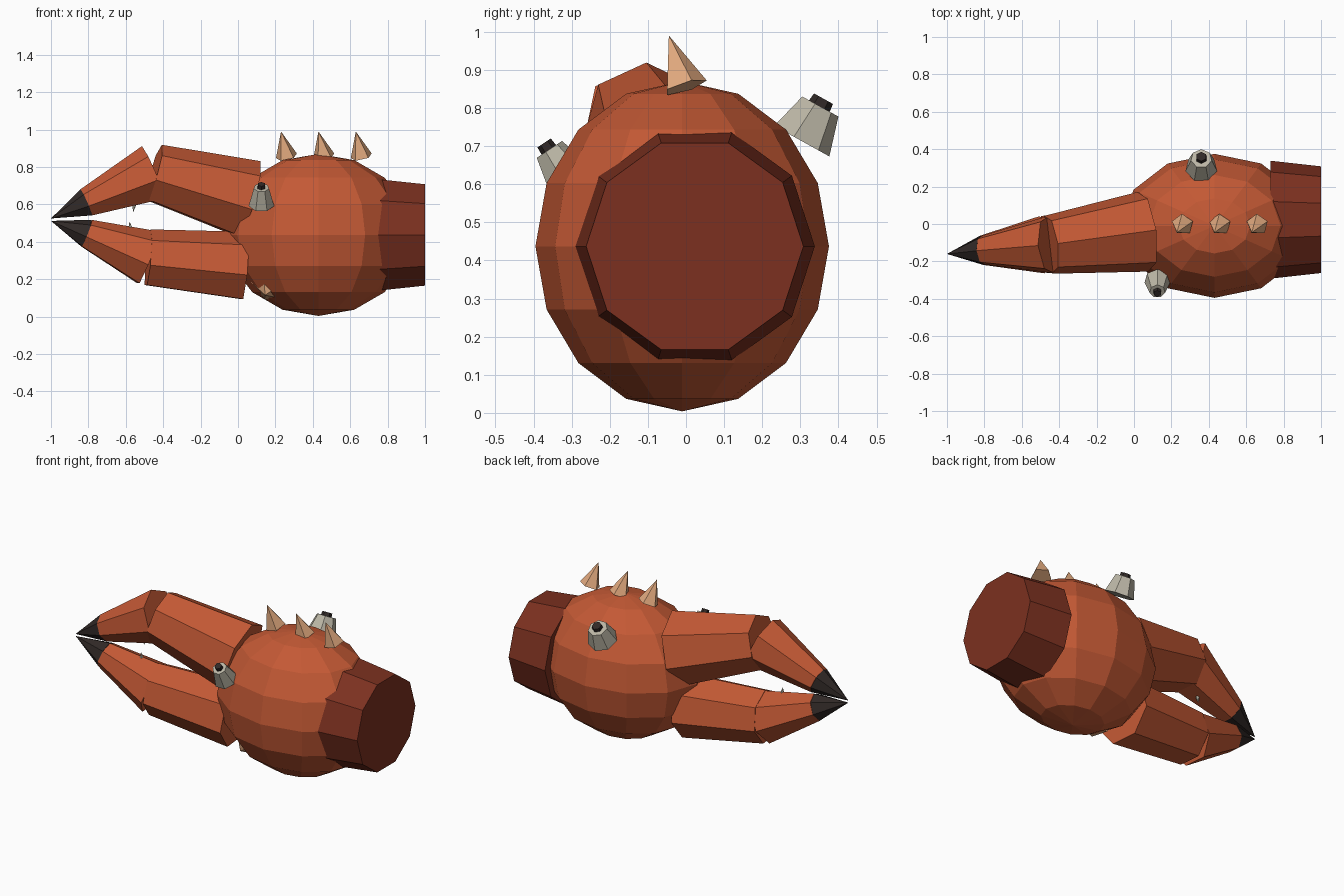
import bpy, bmesh
from math import cos, sin, pi, radians
from mathutils import Vector

if "Cube" in bpy.data.objects:
    bpy.data.objects.remove(bpy.data.objects["Cube"])


def material(name, rgb):
    m = bpy.data.materials.new(name)
    m.diffuse_color = (*rgb, 1)
    m.use_nodes = True
    m.node_tree.nodes["Principled BSDF"].inputs["Base Color"].default_value = m.diffuse_color
    return m


SHELL = material("shell", (0.55, 0.10, 0.035))
CUFF = material("dark_shell", (0.20, 0.03, 0.014))
SPIKE = material("spike", (0.76, 0.40, 0.21))
STONE = material("barnacle", (0.50, 0.47, 0.38))
DARK = material("dark", (0.03, 0.022, 0.02))


def make_object(name, bm, mat):
    bmesh.ops.recalc_face_normals(bm, faces=bm.faces)
    mesh = bpy.data.meshes.new(name)
    bm.to_mesh(mesh)
    bm.free()
    mesh.materials.append(mat)
    ob = bpy.data.objects.new(name, mesh)
    bpy.context.collection.objects.link(ob)
    return ob


def frustum(name, p, q, r1, r2, sides, mat, roll=0.0):
    """Closed faceted cone from p to q; r2 = 0 gives a point."""
    p, q = Vector(p), Vector(q)
    d = (q - p).normalized()
    ref = Vector((0, 0, 1)) if abs(d.z) < 0.8 else Vector((0, 1, 0))
    up = (ref - d * ref.dot(d)).normalized()
    side = d.cross(up)
    bm = bmesh.new()

    def ring(c, r):
        angles = [roll + 2 * pi * i / sides for i in range(sides)]
        return [bm.verts.new(c + r * (cos(a) * up + sin(a) * side)) for a in angles]

    a = ring(p, r1)
    bm.faces.new(a)
    if r2 > 0:
        b = ring(q, r2)
        bm.faces.new(b)
    else:
        tip = bm.verts.new(q)
    for i in range(sides):
        j = (i + 1) % sides
        bm.faces.new((a[i], a[j], b[j], b[i]) if r2 > 0 else (a[i], a[j], tip))
    return make_object(name, bm, mat)


# Palm: stretched low-poly ball
bm = bmesh.new()
bmesh.ops.create_uvsphere(bm, u_segments=12, v_segments=8, radius=1)
for v in bm.verts:
    v.co = Vector((0.43 + 0.50 * v.co.x, -0.01 + 0.385 * v.co.y, 0.437 + 0.433 * v.co.z))
make_object("palm", bm, SHELL)

# Wrist
frustum("wrist", (0.73, 0.023, 0.437), (1.0, 0.023, 0.437), 0.315, 0.285, 10, CUFF, radians(18))

# Fingers: base, joint, nail start and point, with radii
fingers = {
    "upper": [((0.06, -0.04, 0.62), 0.22), ((-0.45, -0.11, 0.765), 0.16),
              ((-0.81, -0.14, 0.608), 0.08), ((-1.0, -0.16, 0.525), 0)],
    "lower": [((0.035, -0.06, 0.265), 0.19), ((-0.48, -0.11, 0.31), 0.157),
              ((-0.81, -0.14, 0.443), 0.08), ((-1.0, -0.16, 0.512), 0)],
}
for side, pts in fingers.items():
    for i, (part, mat) in enumerate((("finger_base", SHELL), ("finger_end", SHELL), ("nail", DARK))):
        (p, r1), (q, r2) = pts[i], pts[i + 1]
        frustum(f"{side}_{part}", p, q, r1, r2, 7, mat)

# Small teeth inside the pincer
frustum("upper_tooth", (-0.55, -0.12, 0.64), (-0.56, -0.12, 0.56), 0.025, 0, 5, STONE)
frustum("lower_tooth", (-0.57, -0.12, 0.43), (-0.58, -0.12, 0.51), 0.025, 0, 5, STONE)

# Row of spikes on top
for i in range(3):
    x = 0.26 + 0.2 * i
    frustum(f"spike_{i + 1}", (x, -0.003, 0.855), (x - 0.03, -0.045, 0.99), 0.06, 0, 5, SPIKE)

# Pale plate barely showing under the palm
frustum("under_plate", (0.17, -0.14, 0.16), (0.145, -0.185, 0.115), 0.11, 0, 5, SPIKE)

# Barnacles with dark mouths
barnacles = [((0.125, -0.30, 0.60), (0.125, -0.36, 0.69), 0.07, 0.042),
             ((0.36, 0.30, 0.715), (0.36, 0.35, 0.805), 0.087, 0.057)]
for i, (p, q, r1, r2) in enumerate(barnacles):
    d = (Vector(q) - Vector(p)).normalized()
    frustum(f"barnacle_{i + 1}", p, q, r1, r2, 7, STONE)
    frustum(f"barnacle_mouth_{i + 1}", Vector(q) - d * 0.02, Vector(q) + d * 0.022,
            r2 * 0.58, r2 * 0.5, 6, DARK)
